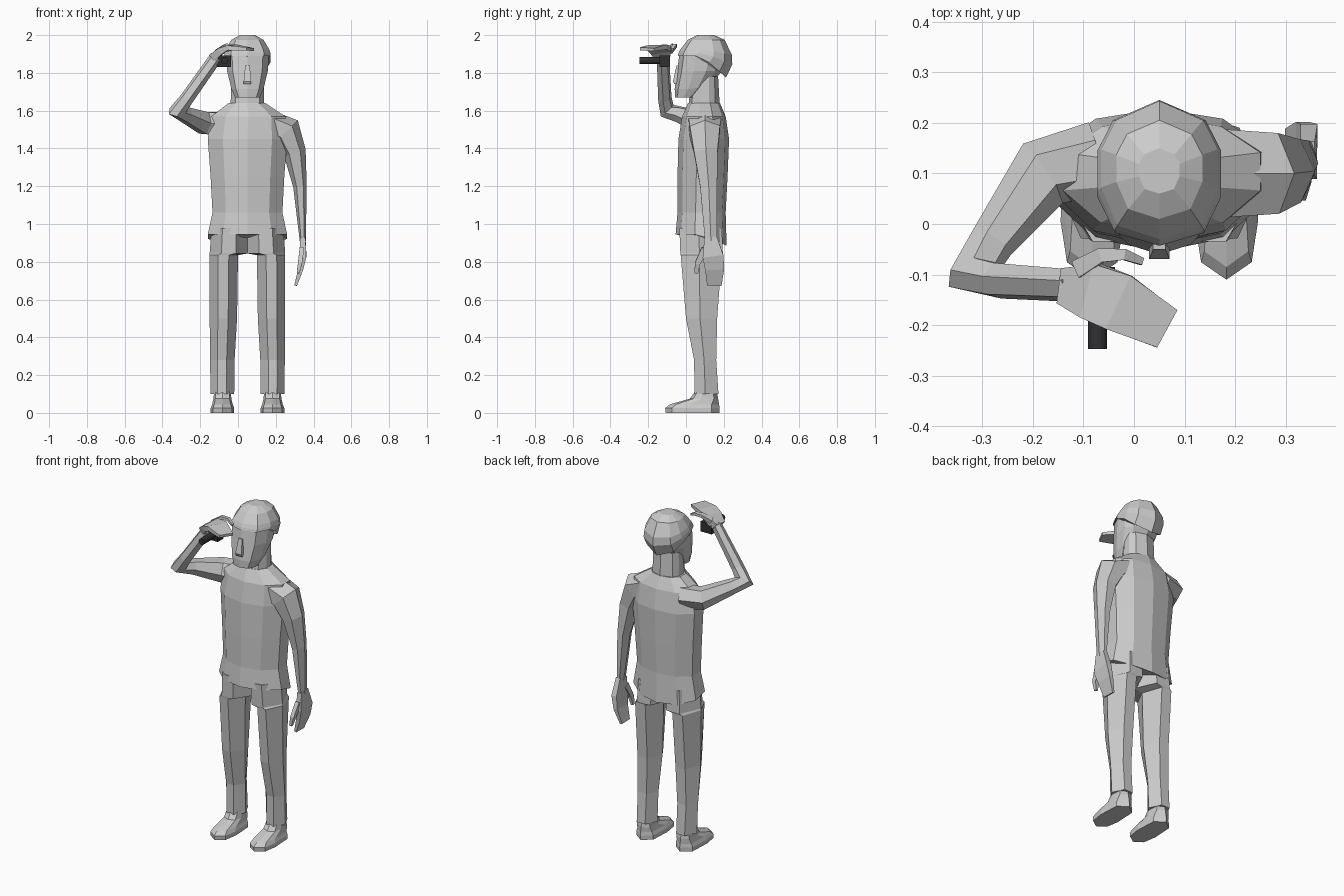
import bpy, bmesh
from math import cos, sin, pi, sqrt
from mathutils import Vector

CX = 0.05  # centre line of the body


def skin(name, rings):
    """Flat-faced skin over a list of equal-length point rings."""
    bm = bmesh.new()
    vs = [[bm.verts.new(p) for p in r] for r in rings]
    n = len(vs[0])
    for a, b in zip(vs, vs[1:]):
        for i in range(n):
            j = (i + 1) % n
            bm.faces.new((a[i], a[j], b[j], b[i]))
    bm.faces.new(vs[0][::-1])
    bm.faces.new(vs[-1])
    bmesh.ops.recalc_face_normals(bm, faces=bm.faces)
    me = bpy.data.meshes.new(name)
    bm.to_mesh(me)
    bm.free()
    ob = bpy.data.objects.new(name, me)
    bpy.context.collection.objects.link(ob)
    return ob


def stack(name, pattern, rows, side=1):
    """Horizontal sections; row = z, x0, x1, y0, y1, drop at the back. x is measured from CX."""
    rings = []
    for z, x0, x1, y0, y1, drop in rows:
        rings.append([(CX + side * ((x0 + x1) / 2 + px * (x1 - x0) / 2),
                       (y0 + y1) / 2 + py * (y1 - y0) / 2,
                       z - drop * max(0, py)) for px, py in pattern])
    return skin(name, rings)


def limb(name, rows, ref, n=6):
    """Tube along a path; row = centre, half width across ref, half width along ref."""
    cs = [Vector(r[0]) for r in rows]
    ref = Vector(ref)
    rings = []
    off, k = (pi / 4, sqrt(2)) if n == 4 else (0, 1)
    for i, (c, a, b) in enumerate(rows):
        t = Vector()
        if i:
            t += (cs[i] - cs[i - 1]).normalized()
        if i < len(cs) - 1:
            t += (cs[i + 1] - cs[i]).normalized()
        t.normalize()
        v = (ref - t * ref.dot(t)).normalized()
        u = t.cross(v)
        rings.append([cs[i] + u * (a * k * cos(off + 2 * pi * j / n))
                      + v * (b * k * sin(off + 2 * pi * j / n)) for j in range(n)])
    return skin(name, rings)


def mirrored(half):
    """Complete a half outline that starts and ends on x = 0."""
    return half + [(-x, y) for x, y in half[-2:0:-1]]


BODY = mirrored([(0, -1), (.62, -.8), (1, -.25), (1, .4), (.6, .85), (0, 1)])
HEAD = mirrored([(0, -1), (.72, -.8), (1, -.25), (1, .3), (.75, .72), (0, 1)])
SHOE = mirrored([(0, -1), (.8, -.76), (1, -.2), (.9, .7), (0, 1)])
LEG = [(-.35, -1), (.4, -1), (1, -.1), (.45, 1), (-.45, 1), (-1, -.1)]
BLOCK = [(-1, -1), (1, -1), (1, 1), (-1, 1)]

# shirt
stack("shirt", BODY, [
    (.945, -.21, .21, -.055, .215, .06),
    (1.06, -.185, .185, -.045, .21, 0),
    (1.25, -.195, .195, -.045, .22, 0),
    (1.45, -.21, .21, -.04, .228, 0),
    (1.57, -.19, .2, -.02, .21, 0),
    (1.64, -.1, .095, .01, .18, 0)])

# neck, head and nose
stack("neck", HEAD, [(1.6, -.09, .09, .01, .18, 0), (1.78, -.085, .085, .03, .17, 0)])
stack("head", HEAD, [
    (1.67, -.065, .065, -.057, .06, 0),
    (1.715, -.085, .085, -.06, .13, -.02),
    (1.81, -.108, .108, -.047, .19, 0),
    (1.9, -.114, .114, -.035, .21, 0),
    (1.96, -.08, .08, .01, .17, 0)])
stack("nose", BLOCK, [
    (1.74, -.02, .02, -.062, -.03, 0),
    (1.755, -.02, .02, -.069, -.03, 0),
    (1.84, -.012, .012, -.05, -.02, 0)])

# hair cap, hanging lower at the back
stack("hair", HEAD, [
    (1.89, -.122, .122, -.043, .212, .115),
    (1.905, -.122, .122, -.04, .245, .06),
    (1.925, -.115, .115, -.03, .243, .03),
    (1.975, -.085, .085, .01, .205, 0),
    (2.0, -.04, .04, .06, .15, 0)])

# trouser legs and shoes
for s, side in ((1, "left"), (-1, "right")):
    stack(side + "_trouser_leg", LEG, [
        (.98, -.005, .19, -.035, .19, 0),
        (.845, -.005, .2, -.03, .195, 0),
        (.835, .05, .2, -.028, .19, 0),
        (.5, .055, .2, 0, .165, 0),
        (.28, .068, .198, .043, .16, 0),
        (.1, .07, .195, .045, .172, 0)], s)
    stack(side + "_shoe", SHOE, [
        (0, .07, .195, -.107, .177, 0),
        (.025, .07, .195, -.11, .178, 0),
        (.045, .078, .187, -.085, .175, 0),
        (.075, .085, .18, .02, .17, 0),
        (.13, .09, .175, .06, .16, 0)], s)

# hanging left arm and hand
limb("left_arm", [
    ((.17, .1, 1.53), .07, .1),
    ((.255, .1, 1.49), .085, .092),
    ((.3, .105, 1.38), .06, .072),
    ((.328, .12, 1.2), .036, .052),
    ((.343, .132, .91), .016, .036)], (0, 1, 0))
limb("left_hand", [
    ((.343, .13, .93), .014, .033),
    ((.345, .143, .83), .017, .055),
    ((.332, .152, .76), .013, .05),
    ((.305, .15, .675), .007, .038)], (0, 1, 0), 4)
limb("left_thumb", [
    ((.338, .1, .87), .012, .018),
    ((.328, .06, .79), .011, .014),
    ((.318, .055, .74), .007, .009)], (0, 1, 0), 4)

# raised right arm, bent at the elbow
limb("right_arm", [
    ((-.07, .13, 1.53), .07, .075),
    ((-.18, .1, 1.535), .066, .072),
    ((-.28, -.035, 1.58), .045, .045),
    ((-.32, -.1, 1.6), .055, .042),
    ((-.27, -.112, 1.665), .036, .038),
    ((-.115, -.122, 1.885), .03, .037)], (-.55, .67, .52))
limb("right_hand", [
    ((-.135, -.122, 1.88), .022, .035),
    ((-.085, -.132, 1.92), .018, .055),
    ((-.03, -.155, 1.935), .013, .058),
    ((.065, -.207, 1.925), .008, .042)], (0, 1, 0), 4)
limb("right_thumb", [
    ((-.11, -.09, 1.915), .012, .018),
    ((-.065, -.062, 1.945), .009, .014),
    ((-.02, -.06, 1.945), .008, .011),
    ((.015, -.074, 1.925), .006, .007)], (0, 1, 0), 4)

# dark eyepiece under the raised hand
dark = bpy.data.materials.new("dark")
dark.diffuse_color = (.03, .03, .035, 1)
body = limb("eyepiece_block", [((-.075, -.14, 1.862), .037, .03),
                               ((-.075, -.085, 1.862), .037, .03)], (0, 0, 1), 4)
tube = limb("eyepiece_tube", [((-.072, -.247, 1.865), .019, .019),
                              ((-.072, -.13, 1.865), .019, .019)], (0, 0, 1), 16)
for ob in (body, tube):
    ob.data.materials.append(dark)
